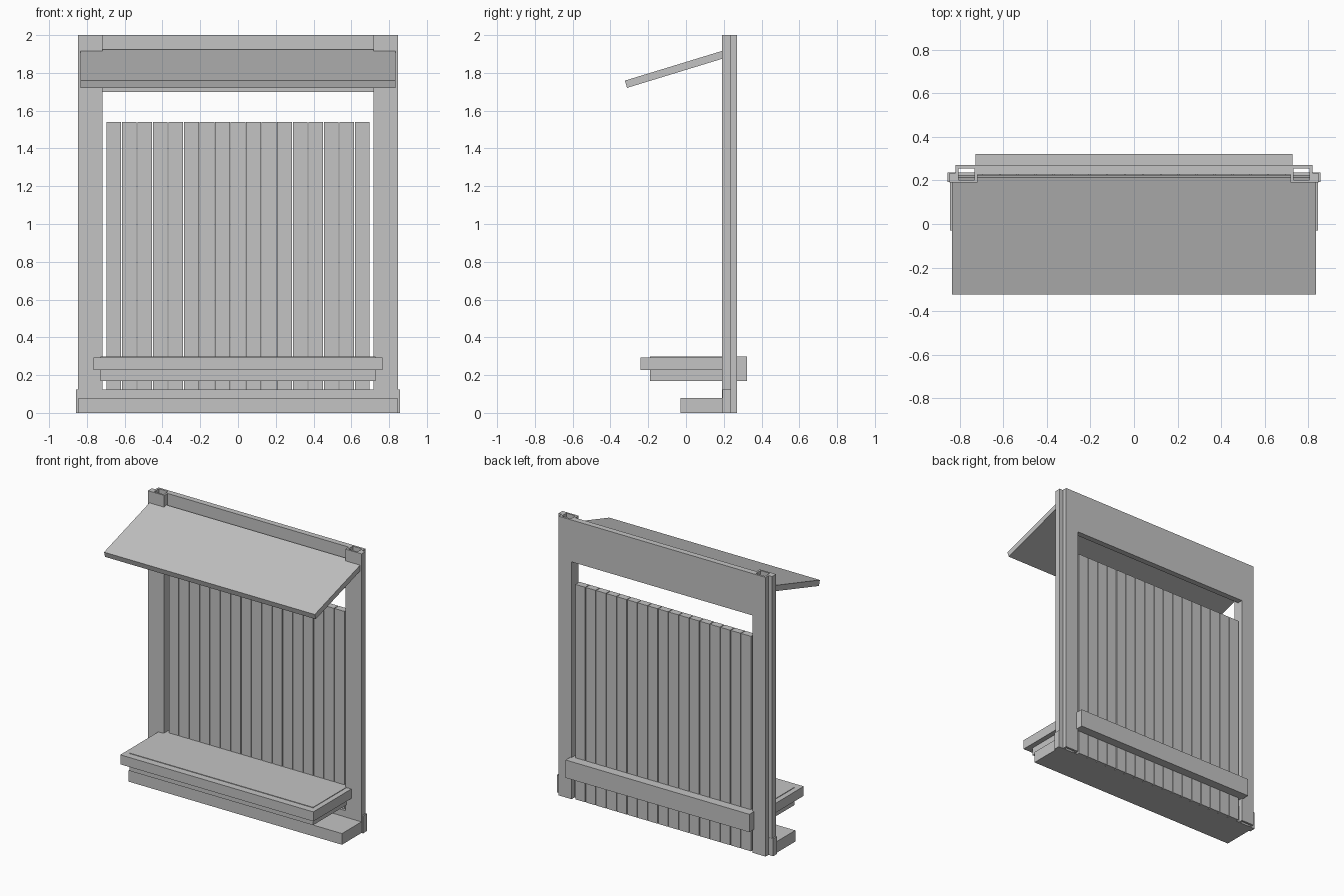
import bpy
import math

if "Cube" in bpy.data.objects:
    bpy.data.objects.remove(bpy.data.objects["Cube"])

grey = bpy.data.materials.new("plain_grey")
grey.use_nodes = True
GREY = (0.55, 0.55, 0.55, 1)
grey.diffuse_color = GREY
grey.node_tree.nodes["Principled BSDF"].inputs["Base Color"].default_value = GREY


def box(name, x, y, z, tilt=0):
    """Box from (low, high) ranges, optionally tilted about the x axis."""
    spans = (x, y, z)
    bpy.ops.mesh.primitive_cube_add(size=1, location=[(a + b) / 2 for a, b in spans])
    obj = bpy.context.object
    obj.name = name
    obj.scale = [b - a for a, b in spans]
    obj.rotation_euler.x = tilt
    obj.data.materials.append(grey)
    return obj


def centred(name, half_width, y, z):
    return box(name, (-half_width, half_width), y, z)


# Hollow side posts: back wall, inner and outer webs, wider front wall
for side, sign in (("left", 1), ("right", -1)):
    def wall(part, a, b, y):
        box(f"{side}_post_{part}", sorted((sign * a, sign * b)), y, (0, 2))

    wall("back", 0.718, 0.82, (0.255, 0.27))
    wall("inner_web", 0.718, 0.732, (0.2, 0.26))
    wall("outer_web", 0.806, 0.82, (0.2, 0.26))
    wall("front", 0.718, 0.82, (0.19, 0.203))
    wall("flange", 0.82, 0.847, (0.19, 0.235))

# Cross beams and base
centred("top_beam", 0.725, (0.228, 0.27), (1.7, 2))
centred("bottom_beam", 0.857, (0.192, 0.237), (0, 0.125))
centred("base_step", 0.845, (-0.03, 0.235), (0, 0.08))

# Row of upright slats
COUNT = 17
PITCH = 1.396 / COUNT
for i in range(COUNT):
    mid = (i - (COUNT - 1) / 2) * PITCH
    box(f"slat_{i + 1}", (mid - PITCH * 0.47, mid + PITCH * 0.47), (0.21, 0.258), (0, 1.54))

# Shelf: a long box through the wall with a wider top board in front
centred("shelf_box", 0.728, (-0.19, 0.322), (0.17, 0.298))
centred("shelf_board", 0.765, (-0.24, 0.19), (0.226, 0.294))

# Sloping awning
box("awning", (-0.835, 0.835), (-0.33, 0.232), (1.802, 1.842), math.radians(17)).location.y = -0.049
